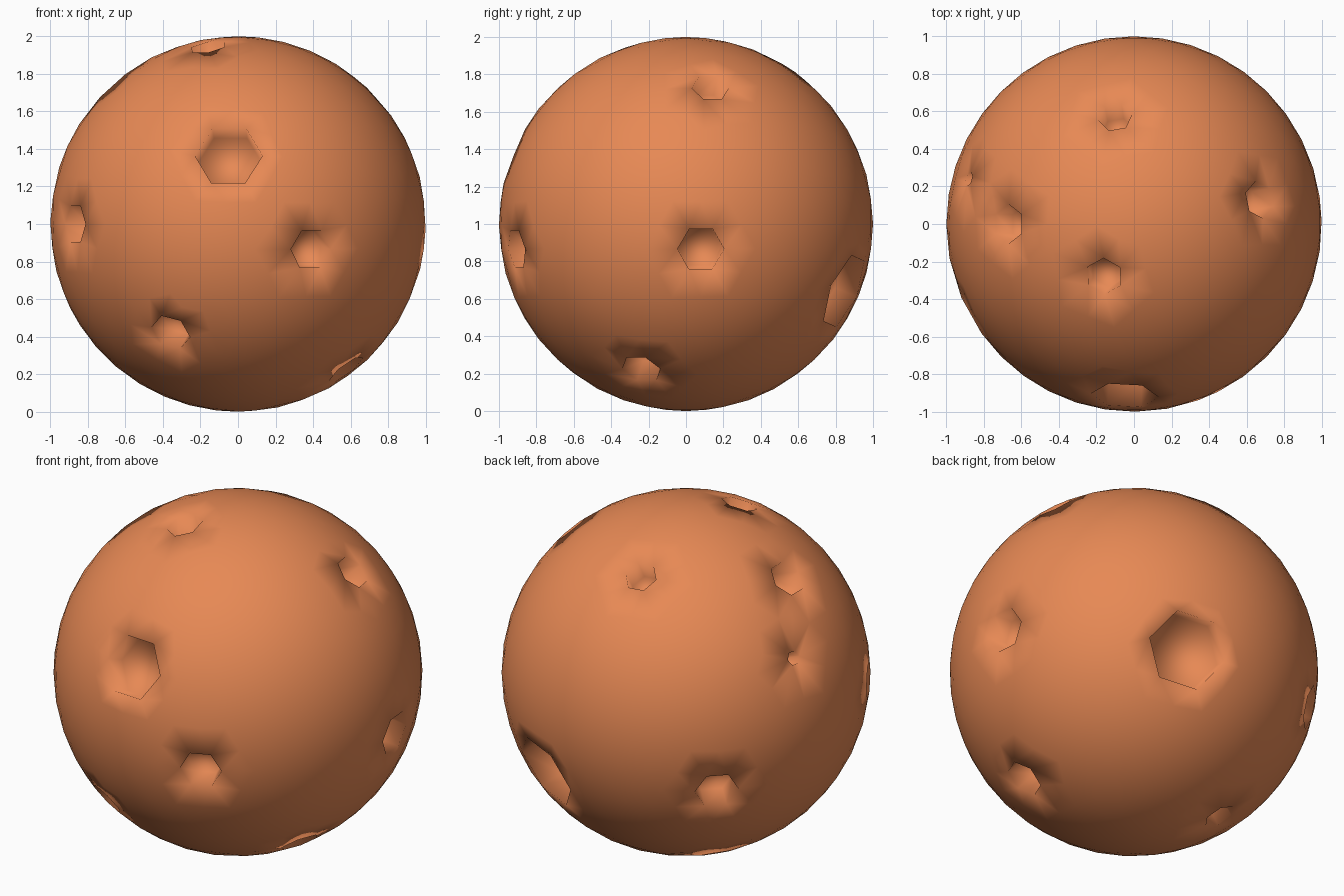
import bpy, bmesh
from math import atan2, cos, sin, pi
from mathutils import Vector

if "Cube" in bpy.data.objects:
    bpy.data.objects.remove(bpy.data.objects["Cube"])

# Pits: direction from the ball centre, rim radius, rim rotation
PITS = [
    ((-0.05, -0.93, 0.37), 0.18, 0), ((0.39, -0.91, -0.135), 0.115, 0),
    ((-0.36, -0.73, -0.58), 0.11, -0.3), ((-0.87, -0.49, 0.0), 0.11, 0),
    ((-0.16, -0.28, 0.95), 0.10, 0), ((0.58, -0.24, -0.78), 0.11, 0),
    ((-0.67, 0.0, 0.74), 0.105, 0), ((0.99, 0.08, -0.135), 0.125, 0),
    ((0.67, 0.13, 0.73), 0.10, 0), ((-0.10, 0.57, 0.815), 0.09, 0),
    ((-0.88, 0.24, 0.41), 0.04, 0), ((-0.68, 0.68, -0.27), 0.12, 0),
    ((0.34, 0.864, -0.367), 0.22, -0.15), ((-0.38, 0.27, -0.885), 0.09, 0),
]
DEPTH = 0.13

bm = bmesh.new()
bmesh.ops.create_icosphere(bm, subdivisions=4, radius=1)

# Pull the ring of vertices around each pit centre into a hexagonal rim
centres, fixed = [], set()
for d, r, turn in PITS:
    n = Vector(d).normalized()
    c = min((v for v in bm.verts if len(v.link_edges) == 6 and v not in fixed),
            key=lambda v: (v.co - n).length)
    side = Vector((0, 0, 1)).cross(n).normalized()
    up = n.cross(side)
    ring = [e.other_vert(c) for e in c.link_edges]
    ring.sort(key=lambda v: atan2((v.co - c.co).dot(up), (v.co - c.co).dot(side)))
    a0 = atan2((ring[0].co - c.co).dot(up), (ring[0].co - c.co).dot(side))
    start = round((a0 - turn) / (pi / 3)) * pi / 3 + turn
    for i, v in enumerate(ring):
        a = start + i * pi / 3
        v.co = (n * (1 - r * r) ** 0.5 + side * r * cos(a) + up * r * sin(a))
    c.co = n
    centres.append(c)
    fixed.update(ring + [c])

# Even out the surrounding mesh and keep it on the ball
free = [v for v in bm.verts if v not in fixed]
for _ in range(6):
    bmesh.ops.smooth_vert(bm, verts=free, factor=0.5,
                          use_axis_x=True, use_axis_y=True, use_axis_z=True)
    for v in free:
        v.co.normalize()

# Sink each hexagon into a steep-walled pit
for c in centres:
    ring = {e.other_vert(c) for e in c.link_edges}
    bmesh.ops.dissolve_verts(bm, verts=[c])
    face = next(f for f in bm.faces if set(f.verts) == ring)
    bmesh.ops.inset_individual(bm, faces=[face], thickness=0.004, depth=-DEPTH)

for f in bm.faces:
    f.smooth = True
bmesh.ops.translate(bm, verts=bm.verts[:], vec=(0, 0, 1))
mesh = bpy.data.meshes.new("pitted_ball")
bm.to_mesh(mesh)
bm.free()

ball = bpy.data.objects.new("pitted_ball", mesh)
bpy.context.collection.objects.link(ball)
mat = bpy.data.materials.new("orange_clay")
mat.diffuse_color = (0.80, 0.25, 0.09, 1)
mat.use_nodes = True
mat.node_tree.nodes["Principled BSDF"].inputs["Base Color"].default_value = mat.diffuse_color
mesh.materials.append(mat)
